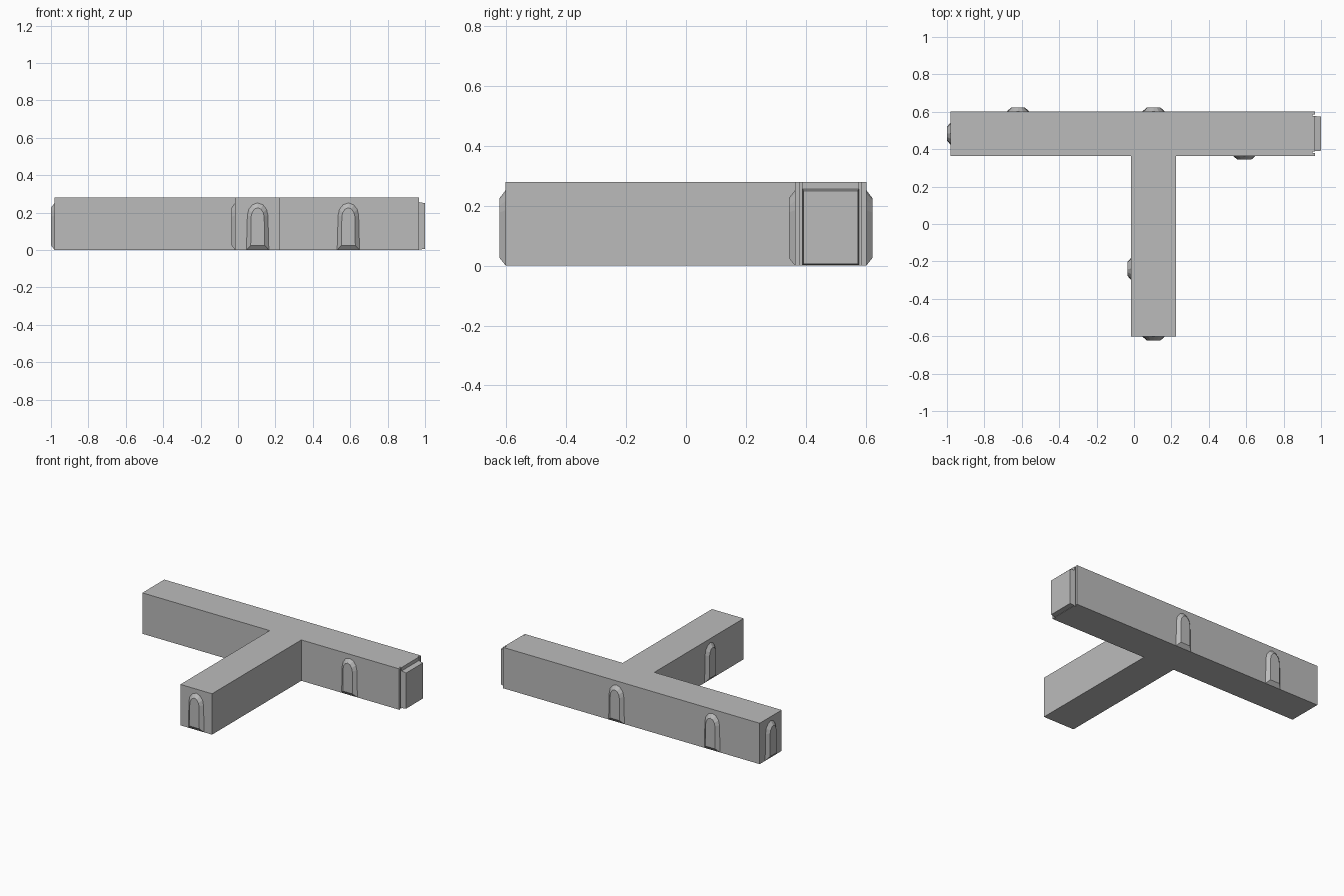
import bpy, bmesh, math
from mathutils import Matrix

if "Cube" in bpy.data.objects:
    bpy.data.objects.remove(bpy.data.objects["Cube"])

mat = bpy.data.materials.new("plain grey")
mat.diffuse_color = (0.5, 0.5, 0.5, 1)
mat.use_nodes = True
mat.node_tree.nodes["Principled BSDF"].inputs["Base Color"].default_value = mat.diffuse_color


def loft(name, a, b, matrix=Matrix()):
    """Solid between two matching outlines of 3D points."""
    bm = bmesh.new()
    va = [bm.verts.new(p) for p in a]
    vb = [bm.verts.new(p) for p in b]
    n = len(a)
    bm.faces.new(va)
    bm.faces.new(vb)
    for i in range(n):
        j = (i + 1) % n
        bm.faces.new((va[i], va[j], vb[j], vb[i]))
    bm.transform(matrix)
    bmesh.ops.recalc_face_normals(bm, faces=bm.faces)
    me = bpy.data.meshes.new(name)
    bm.to_mesh(me)
    bm.free()
    me.materials.append(mat)
    ob = bpy.data.objects.new(name, me)
    bpy.context.collection.objects.link(ob)
    return ob


# T-shaped corridor body; the right end has two thin vertical grooves
L, H, YF, YB = -0.98, 0.28, 0.364, 0.602
YC = (YF + YB) / 2
XD, XG = 0.967, 0.955
half_end = [(XD, 0.119), (XD, 0.103), (XG, 0.103), (XG, 0.095), (XD, 0.095)]
end = [(x, YC - d) for x, d in half_end] + [(x, YC + d) for x, d in reversed(half_end)]
outline = [(L, YF), (-0.015, YF), (-0.015, -YB), (0.225, -YB), (0.225, YF)] + end + [(L, YB)]
loft("corridor_body", [(x, y, 0) for x, y in outline], [(x, y, H) for x, y in outline])


# Tapered door panel on the right end
def rect(x, h, z0, z1):
    return [(x, YC - h, z0), (x, YC + h, z0), (x, YC + h, z1), (x, YC - h, z1)]


loft("door_panel", rect(XD, 0.094, 0.002, 0.256), rect(1.0, 0.091, 0.006, 0.25))


# Bevelled arched bosses on the walls (built facing -y, then turned)
def arch(half, y):
    right = [(x, y, z) for x, z in half]
    left = [(-x, y, z) for x, z in reversed(half) if x > 0]
    return right + left


outer = [(0.06, 0), (0.055, 0.185), (0.048, 0.217), (0.028, 0.242), (0, 0.252)]
inner = [(0.037, 0.025), (0.035, 0.178), (0.03, 0.2), (0.017, 0.219), (0, 0.226)]
places = [
    ("stem_front", 0.105, -YB, 0), ("bar_front", 0.59, YF, 0),
    ("bar_back_left", -0.62, YB, 180), ("bar_back_right", 0.105, YB, 180),
    ("stem_left", -0.015, -0.24, -90), ("bar_left_end", L, YC, -90),
]
for name, x, y, deg in places:
    m = Matrix.Translation((x, y, 0)) @ Matrix.Rotation(math.radians(deg), 4, 'Z')
    loft("arch_" + name, arch(outer, 0), arch(inner, -0.02), m)
